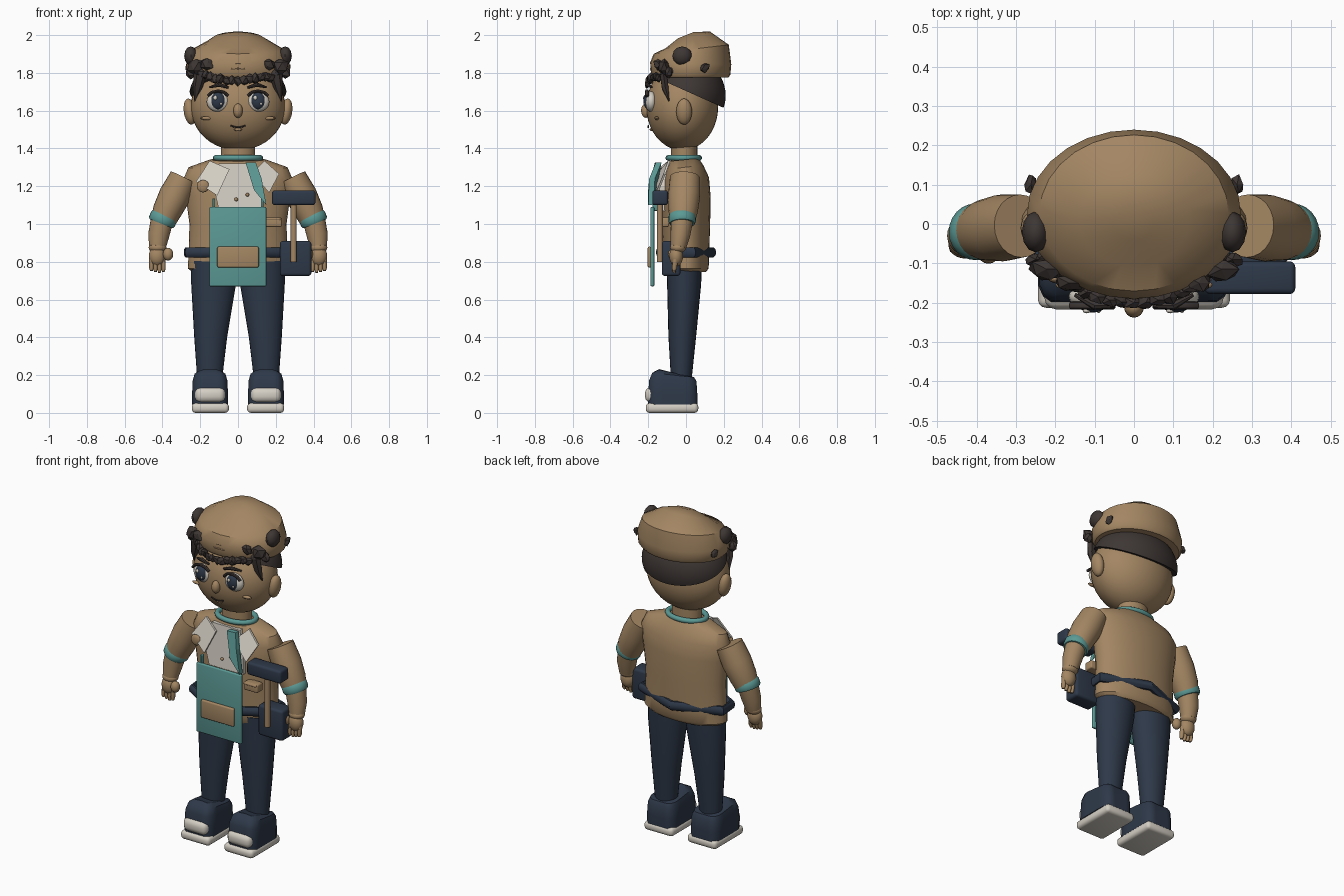
import bpy, bmesh, math, random
from mathutils import Vector, Matrix

random.seed(4)
cube = bpy.data.objects.get("Cube")
if cube:
    bpy.data.objects.remove(cube, do_unlink=True)


def material(name, r, g, b):
    m = bpy.data.materials.new(name)
    m.use_nodes = True
    m.diffuse_color = (r, g, b, 1)
    m.node_tree.nodes["Principled BSDF"].inputs["Base Color"].default_value = (r, g, b, 1)
    return m


TAN = material("warm tan", .37, .24, .125)
TEAL = material("muted teal", .105, .32, .3)
NAVY = material("dark navy", .027, .04, .066)
HAIR = material("charcoal brown", .047, .037, .034)
CREAM = material("off white", .66, .62, .55)


def finish(bm, name, mat, smooth=True):
    bmesh.ops.recalc_face_normals(bm, faces=bm.faces)
    mesh = bpy.data.meshes.new(name)
    bm.to_mesh(mesh)
    bm.free()
    ob = bpy.data.objects.new(name, mesh)
    bpy.context.collection.objects.link(ob)
    mesh.materials.append(mat)
    if smooth:
        bpy.ops.object.select_all(action='DESELECT')
        ob.select_set(True)
        bpy.context.view_layer.objects.active = ob
        bpy.ops.object.shade_smooth_by_angle(angle=math.radians(40))
    return ob


def tube(name, rings, mat, n=24, closed=False):
    """Loft of ellipses (x, y, z, half width, half depth) along a path."""
    bm = bmesh.new()
    pts = [Vector(r[:3]) for r in rings]
    k, loops = len(pts), []
    for i, r in enumerate(rings):
        a = pts[i - 1] if closed or i else pts[0]
        b = pts[(i + 1) % k] if closed or i < k - 1 else pts[i]
        t = (b - a).normalized()
        ref = Vector((0, 0, 1)) if closed or abs(t.y) > .9 else Vector((0, 1, 0))
        u = ref.cross(t).normalized()
        v = t.cross(u)
        loops.append([bm.verts.new(pts[i] + u * r[3] * math.cos(q) + v * r[4] * math.sin(q))
                      for q in (2 * math.pi * j / n for j in range(n))])
    for i in range(k if closed else k - 1):
        p, q = loops[i], loops[(i + 1) % k]
        for j in range(n):
            bm.faces.new((p[j], p[(j + 1) % n], q[(j + 1) % n], q[j]))
    if not closed:
        bm.faces.new(loops[0])
        bm.faces.new(loops[-1])
    return finish(bm, name, mat)


def ball(name, loc, size, mat, seg=24, tilt=0):
    bm = bmesh.new()
    bmesh.ops.create_uvsphere(bm, u_segments=seg, v_segments=seg // 2, radius=1)
    bm.transform(Matrix.Translation(loc) @ Matrix.Rotation(tilt, 4, 'Y') @ Matrix.Diagonal((*size, 1)))
    return finish(bm, name, mat)


def box(name, lo, hi, mat, bevel=.015):
    bm = bmesh.new()
    bmesh.ops.create_cube(bm, size=1)
    lo, hi = Vector(lo), Vector(hi)
    bm.transform(Matrix.Translation((lo + hi) / 2) @ Matrix.Diagonal((*(hi - lo), 1)))
    bmesh.ops.bevel(bm, geom=bm.edges[:], offset=bevel, segments=3, profile=.5, affect='EDGES')
    return finish(bm, name, mat)


def plate(name, outline, mat, thick=.012):
    """Thin panel from an outline of (x, y, z) points, thickened to the rear."""
    bm = bmesh.new()
    f = bm.faces.new([bm.verts.new(p) for p in outline])
    geo = bmesh.ops.extrude_face_region(bm, geom=[f])["geom"]
    bmesh.ops.translate(bm, vec=(0, thick, 0), verts=[g for g in geo if isinstance(g, bmesh.types.BMVert)])
    return finish(bm, name, mat, False)


def tuft(name, loc, r, size=(1, .7, 1)):
    """Jagged lump of hair."""
    bm = bmesh.new()
    bmesh.ops.create_icosphere(bm, subdivisions=1, radius=r)
    for v in bm.verts:
        v.co *= random.uniform(.75, 1.25)
    bm.transform(Matrix.Translation(loc) @ Matrix.Diagonal((*size, 1)))
    return finish(bm, name, HAIR, False)


# Head, neck and face
ball("head", (0, -.02, 1.62), (.25, .19, .23), TAN, 40)
tube("neck", [(0, -.01, 1.3, .09, .07), (0, -.01, 1.44, .09, .07)], TAN)
ball("nose", (0, -.212, 1.6), (.025, .026, .038), TAN, 16)
tube("mouth", [(x, -.2 + x * x, 1.512 + 6 * x * x, .004, .004) for x in (-.04, -.02, 0, .02, .04)], HAIR, 8)
ball("lower_lip", (0, -.183, 1.5), (.022, .01, .008), TAN, 12)

# Cap with its front creases
tube("cap", [(0, .025, 1.775, .255, .2), (0, .025, 1.79, .268, .21), (0, .025, 1.85, .272, .215),
             (0, .028, 1.925, .24, .2), (0, .01, 1.975, .14, .125), (0, 0, 2, .05, .045)], TAN, 28)
for z, w in ((1.815, .065), (1.842, .04)):
    tube("cap_crease", [(x * w, -.186 + .02 * x * x, z + .008 * (1 - x * x), .005, .006) for x in (-1, -.5, 0, .5, 1)], TAN, 8)

# Back hair, cut along a slope
bm = bmesh.new()
bmesh.ops.create_uvsphere(bm, u_segments=40, v_segments=24, radius=1)
bm.transform(Matrix.Translation((0, .005, 1.68)) @ Matrix.Diagonal((.258, .205, .2, 1)))
cut = bmesh.ops.bisect_plane(bm, geom=bm.verts[:] + bm.edges[:] + bm.faces[:],
                             plane_co=(0, .21, 1.61), plane_no=(0, .13, .29), clear_inner=True)
bmesh.ops.contextual_create(bm, geom=[e for e in cut["geom_cut"] if isinstance(e, bmesh.types.BMEdge)])
finish(bm, "back_hair", HAIR)

# Fringe
for i in range(-9, 10):
    a = i * .125
    lift = .05 * (abs(i) / 9) ** 2
    tuft("fringe_curl", (.25 * math.sin(a), .015 - .215 * math.cos(a), 1.762 + lift + random.uniform(-.01, .01)), .026)

for s in (-1, 1):
    # Hair at the sides
    tuft("side_curl", (s * .222, -.115, 1.835), .042)
    tuft("side_curl", (s * .25, -.09, 1.8), .03)
    tuft("small_curl", (s * .165, -.15, 1.845), .036)
    ball("round_curl", (s * .25, -.02, 1.89), (.035, .052, .05), HAIR, 12)
    tuft("back_curl", (s * .262, .1, 1.83), .026, (.6, 1, 1))
    tube("sideburn", [(s * .2, -.12, 1.79, .035, .02), (s * .215, -.11, 1.72, .025, .02), (s * .228, -.09, 1.65, .003, .003)], HAIR, 6)
    # Ear, cheek and eye
    ball("ear", (s * .255, -.01, 1.595), (.032, .042, .07), TAN, 20, s * .15)
    ball("cheek", (s * .165, -.155, 1.56), (.035, .012, .01), TAN, 12)
    ball("eye_white", (s * .106, -.185, 1.648), (.06, .032, .054), CREAM)
    ball("iris", (s * .106, -.2, 1.652), (.039, .025, .046), NAVY)
    ball("eye_shine", (s * .106 - .014, -.221, 1.668), (.01, .006, .012), CREAM, 12)
    ball("eye_glint", (s * .106 + .016, -.221, 1.636), (.006, .005, .007), CREAM, 12)
    tube("eyelash", [(s * .106 + .062 * math.cos(q), -.207, 1.652 + .053 * math.sin(q), .008, .01)
                     for q in (.5, 1, 1.57, 2.14, 2.64)], HAIR, 8)
    tube("eyebrow", [(s * .05, -.208, 1.722, .006, .006), (s * .1, -.207, 1.738, .012, .012), (s * .15, -.18, 1.724, .005, .005)], HAIR, 8)

    # Arm, cuff and hand
    tube("upper_arm", [(s * .288, -.005, 1.245, .075, .08), (s * .335, -.01, 1.15, .084, .085), (s * .375, -.015, 1.07, .077, .078),
                       (s * .4, -.02, 1.01, .066, .066)], TAN)
    tube("cuff", [(s * .388, -.02, 1.05, .066, .066), (s * .392, -.02, 1.04, .073, .072), (s * .403, -.02, 1.012, .073, .072),
                  (s * .407, -.02, 1.002, .066, .066)], TEAL)
    tube("forearm", [(s * .4, -.02, 1.03, .06, .06), (s * .42, -.03, .94, .056, .052), (s * .426, -.04, .88, .045, .042)], TAN)
    ball("wrist", (s * .426, -.042, .875), (.047, .042, .03), TAN)
    ball("palm", (s * .428, -.052, .83), (.044, .036, .055), TAN)
    ball("thumb", (s * .37, -.075, .84), (.027, .026, .034), TAN, 16)
    for i in range(4):
        x = s * (.395 + i * .021)
        tube("finger", [(x, -.055, .82, .012, .014), (x, -.062, .765, .012, .014), (x, -.064, .742 + .005 * abs(i - 1), .007, .008)], TAN, 10)

    # Leg and shoe
    tube("leg", [(s * .125, -.01, .8, .124, .095), (s * .13, -.01, .68, .118, .09), (s * .145, -.02, .4, .087, .073),
                 (s * .15, -.025, .18, .066, .055)], NAVY)
    ob = tube("shoe", [(s * .148, -.07, .045, .095, .13), (s * .148, -.07, .1, .095, .13), (s * .148, -.07, .17, .092, .125),
                       (s * .148, -.068, .2, .083, .11), (s * .148, -.065, .212, .06, .08)], NAVY, 32)
    for v in ob.data.vertices:   # square off the rounded outline
        dx, dy = v.co.x - s * .148, v.co.y + .07
        q = math.atan2(dy / .13, dx / .095)
        k = min(1 / max(abs(math.cos(q)), abs(math.sin(q))), 1.24)
        v.co.x, v.co.y = s * .148 + dx * k, -.07 + dy * k
    box("toe_cap", (s * .148 - .08, -.217, .055), (s * .148 + .08, -.14, .135), CREAM, .03)
    box("sole", (s * .146 - .098, -.213, .0), (s * .146 + .098, .065, .052), CREAM, .02)
plate("leg_tab", [(.213, -.035, .28), (.213, -.025, .28), (.211, -.025, .34), (.211, -.035, .34)], TEAL, .008)

# Jacket body and neck ring
tube("jacket", [(0, 0, .745, .24, .105), (0, 0, .765, .266, .12), (0, 0, .83, .262, .122), (0, 0, 1, .257, .128),
                (0, 0, 1.15, .277, .13), (0, 0, 1.24, .288, .122), (0, -.008, 1.3, .262, .1), (0, -.012, 1.34, .15, .08)], TAN, 36)
tube("neck_ring", [(.118 * math.cos(q), -.012 + .082 * math.sin(q), 1.35, .015, .015)
                   for q in (math.pi * j / 16 for j in range(32))], TEAL, 10, True)

# Shirt front, collar flaps, scarf
plate("shirt_front", [(-.1, -.135, 1.07), (.13, -.135, 1.07), (.13, -.14, 1.2), (.09, -.11, 1.32), (-.1, -.11, 1.32), (-.13, -.14, 1.2)], CREAM, .03)
plate("collar_right", [(-.15, -.095, 1.335), (-.222, -.13, 1.225), (-.11, -.17, 1.15), (-.045, -.15, 1.29)], CREAM)
plate("collar_left", [(.14, -.095, 1.335), (.218, -.12, 1.265), (.165, -.16, 1.165), (.075, -.15, 1.27)], CREAM)
plate("scarf", [(.04, -.165, 1.325), (.095, -.16, 1.325), (.125, -.195, 1.24), (.15, -.2, 1.1), (.085, -.2, 1.18)], TEAL, .03)
ball("badge", (-.185, -.14, 1.2), (.033, .012, .033), TAN, 16)
for x, z in ((.05, 1.155), (-.01, 1.13)):
    ball("button", (x, -.14, z), (.01, .008, .01), TAN, 12)
box("chest_pocket", (.14, -.145, .985), (.232, -.09, 1.035), TAN, .008)
box("pocket_slot", (.14, -.15, 1.02), (.225, -.1, 1.033), TAN, .005)

# Belt
bend = [(0, .14), (-.275, .035), (-.265, -.06), (-.13, -.14), (.13, -.14), (.265, -.06), (.275, .035)]
tube("belt", [(x, y, .85, .02, .028) for x, y in bend], NAVY, 10, True)

# Apron
box("apron", (-.152, -.188, .67), (.15, -.168, 1.09), TEAL, .006)
box("apron_pocket", (-.11, -.203, .77), (.11, -.183, .88), TAN, .008)
for s in (-1, 1):
    box("apron_strap", (s * .128 - .007, -.178, 1.07), (s * .128 + .007, -.15, 1.135), TEAL, .004)

# Mallet and pouch
box("mallet_head", (.18, -.178, 1.1), (.41, -.095, 1.178), NAVY, .014)
tube("mallet_handle", [(.295, -.138, .8, .016, .016), (.295, -.138, 1.12, .016, .016)], TAN, 12)
box("pouch", (.222, -.128, .725), (.388, -.03, .91), NAVY, .015)
